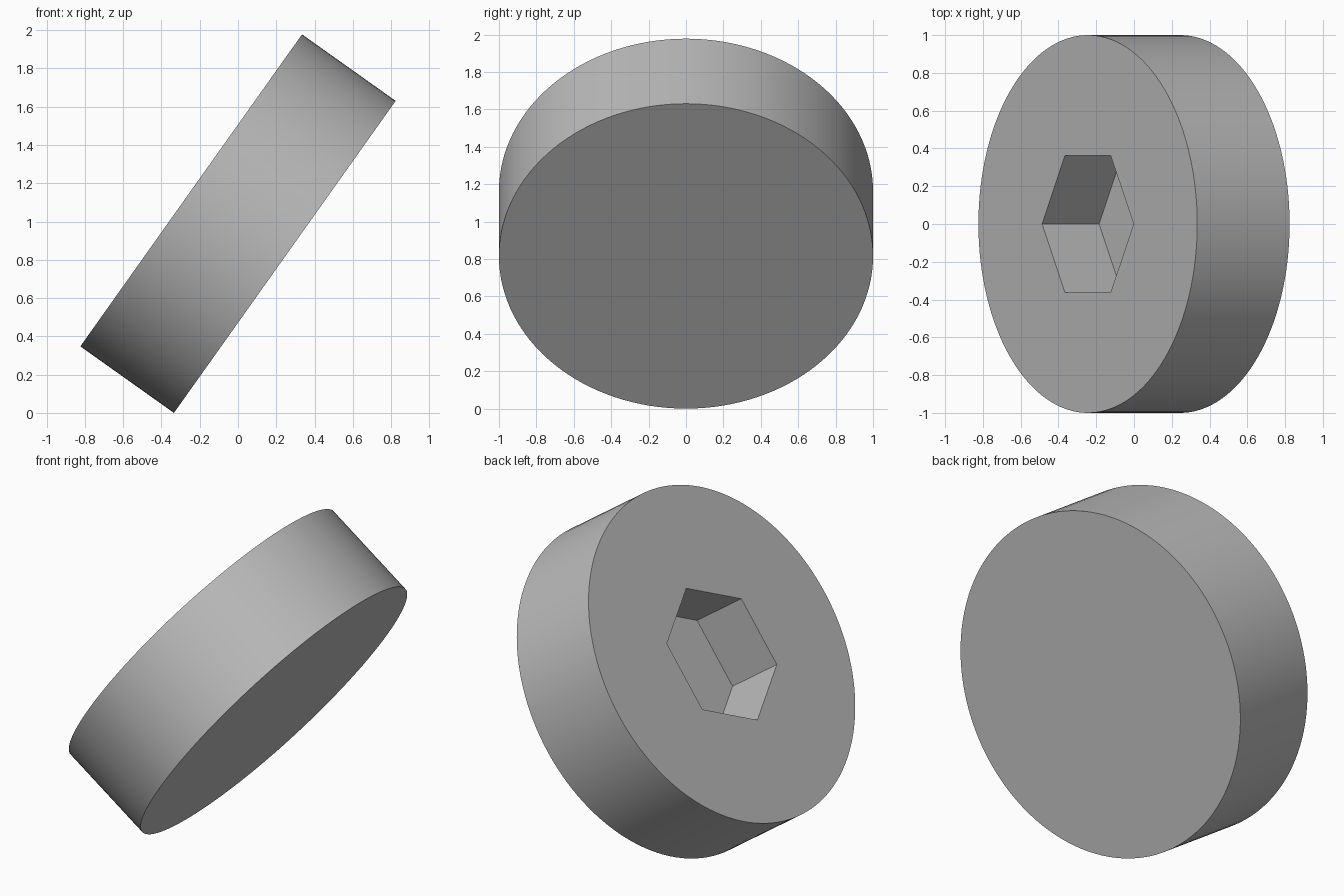
import bpy
import bmesh
from math import cos, sin, pi, radians
from mathutils import Matrix

default_cube = bpy.data.objects.get("Cube")
if default_cube:
    bpy.data.objects.remove(default_cube, do_unlink=True)

RADIUS, THICKNESS = 1.0, 0.6
SOCKET_RADIUS, SOCKET_DEPTH = 0.418, 0.37
TILT = radians(54.6)


def prism(name, sides, radius, bottom, top):
    """Upright prism whose first corner lies on the x axis."""
    bm = bmesh.new()
    ring = [bm.verts.new((radius * cos(2 * pi * i / sides),
                          radius * sin(2 * pi * i / sides), bottom))
            for i in range(sides)]
    base = bm.faces.new(ring)
    lid = bmesh.ops.extrude_face_region(bm, geom=[base], use_keep_orig=True)["geom"]
    bmesh.ops.translate(bm, vec=(0, 0, top - bottom),
                        verts=[v for v in lid if isinstance(v, bmesh.types.BMVert)])
    bmesh.ops.recalc_face_normals(bm, faces=bm.faces)
    mesh = bpy.data.meshes.new(name)
    bm.to_mesh(mesh)
    bm.free()
    obj = bpy.data.objects.new(name, mesh)
    bpy.context.collection.objects.link(obj)
    return obj


# Plain grey material
grey = bpy.data.materials.new("plain_grey")
grey.use_nodes = True
colour = (0.5, 0.5, 0.5, 1)
grey.diffuse_color = colour
grey.node_tree.nodes["Principled BSDF"].inputs["Base Color"].default_value = colour

# Round disc with a blind hexagonal socket in its upper face
half = THICKNESS / 2
disc = prism("socketed_disc", 128, RADIUS, -half, half)
disc.data.materials.append(grey)
cutter = prism("socket_cutter", 6, SOCKET_RADIUS, half - SOCKET_DEPTH, half + 0.2)
cutter.data.materials.append(grey)
cutter.hide_render = True

cut = disc.modifiers.new("hex_socket", "BOOLEAN")
cut.operation = "DIFFERENCE"
cut.solver = "EXACT"
cut.object = cutter
bpy.ops.object.select_all(action="DESELECT")
disc.select_set(True)
bpy.context.view_layer.objects.active = disc
bpy.ops.object.modifier_apply(modifier=cut.name)
bpy.data.objects.remove(cutter, do_unlink=True)

# Smooth rim, crisp edges
bpy.ops.object.shade_smooth_by_angle(angle=radians(30))

# Tilt the disc and rest its lower edge on the ground
height = RADIUS * sin(TILT) + half * cos(TILT)
disc.data.transform(Matrix.Translation((0, 0, height)) @ Matrix.Rotation(-TILT, 4, "Y"))
